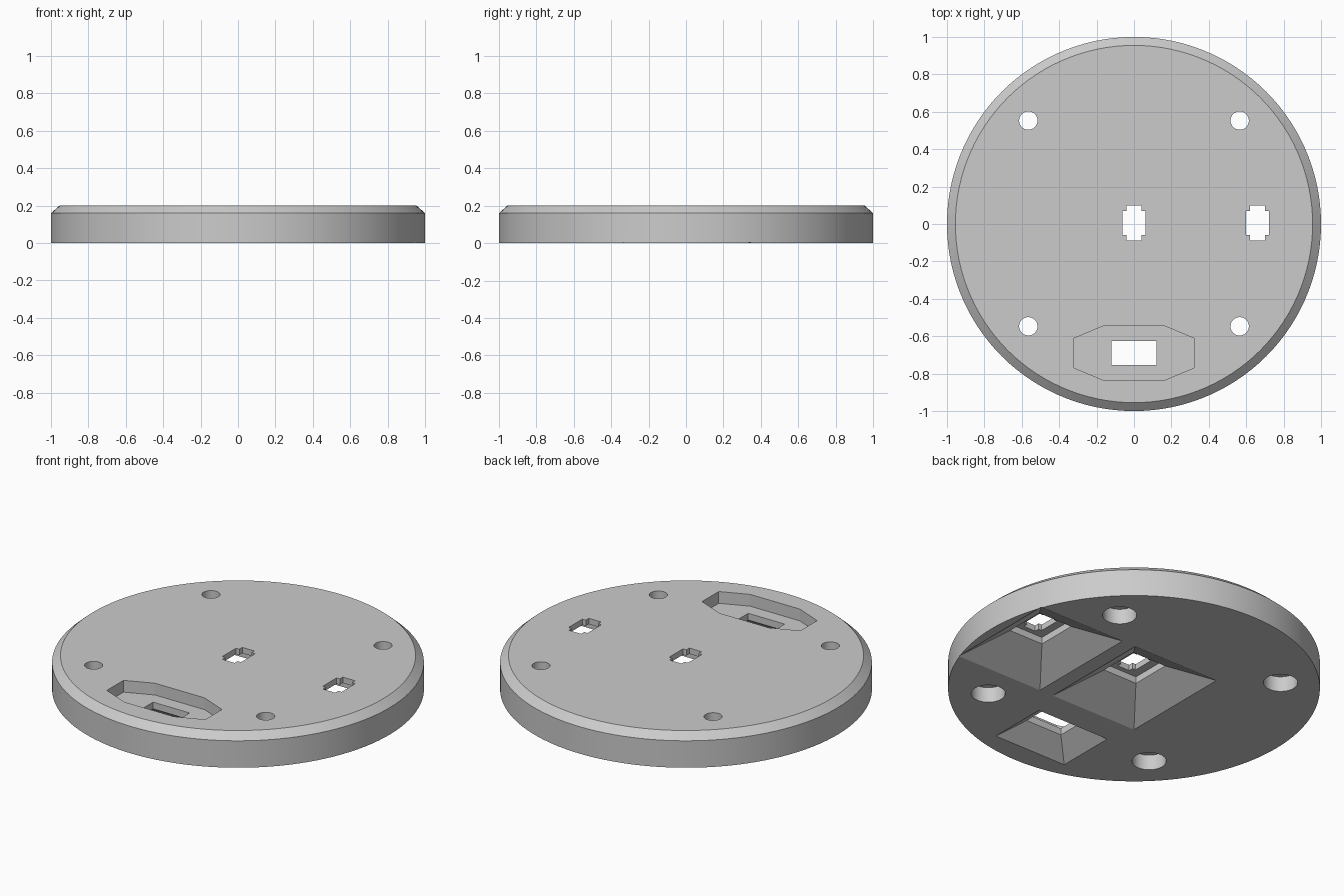
import bpy, bmesh, math

if "Cube" in bpy.data.objects:
    bpy.data.objects.remove(bpy.data.objects["Cube"])

grey = bpy.data.materials.new("light_grey")
grey.use_nodes = True
colour = (0.6, 0.6, 0.6, 1)
grey.diffuse_color = colour
grey.node_tree.nodes["Principled BSDF"].inputs["Base Color"].default_value = colour


def circle(r, n):
    return [(r * math.cos(math.tau * i / n), r * math.sin(math.tau * i / n)) for i in range(n)]


def rect(a, b):
    return [(-a, -b), (a, -b), (a, b), (-a, b)]


def mirrored(quarter):
    """Close an outline from its first-quadrant corners, listed anticlockwise."""
    half = quarter + [(-x, y) for x, y in reversed(quarter)]
    return half + [(-x, -y) for x, y in half]


def loft(name, sections, at=(0, 0)):
    """Solid through matching outlines, each paired with its height."""
    bm = bmesh.new()
    rings = [[bm.verts.new((x + at[0], y + at[1], z)) for x, y in outline]
             for outline, z in sections]
    n = len(rings[0])
    for low, high in zip(rings, rings[1:]):
        for i in range(n):
            j = (i + 1) % n
            bm.faces.new((low[i], low[j], high[j], high[i]))
    bm.faces.new(rings[0][::-1])
    bm.faces.new(rings[-1])
    bmesh.ops.recalc_face_normals(bm, faces=bm.faces)
    mesh = bpy.data.meshes.new(name)
    bm.to_mesh(mesh)
    bm.free()
    mesh.materials.append(grey)
    ob = bpy.data.objects.new(name, mesh)
    bpy.context.collection.objects.link(ob)
    return ob


def funnel(name, wide, narrow, shoulder, ceiling, at):
    """Tapered opening from the underside that ends in a straight shaft."""
    over = 0.02
    k = 1 + over / shoulder
    outer = [n + (w - n) * k for w, n in zip(wide, narrow)]
    return loft(name, [(rect(*outer), -over), (rect(*narrow), shoulder),
                       (rect(*narrow), ceiling)], at)


# Chamfered disc
SEG = 120
TOP = 0.25
disc = loft("base_disc", [(circle(1, SEG), 0), (circle(1, SEG), 0.16),
                          (circle(0.955, SEG), 0.2)])
cutters = []

# Counterbored screw holes
for x in (-0.565, 0.565):
    for y in (-0.547, 0.553):
        big, small = circle(0.092, 48), circle(0.049, 48)
        cutters.append(loft("screw_hole_cutter", [(big, -0.02), (big, 0.09),
                                                  (small, 0.09), (small, TOP)], (x, y)))

# Two stepped windows over tapered openings
cross = mirrored([(0.062, 0.065), (0.04, 0.065), (0.04, 0.093)])
for x in (0, 0.66):
    cutters.append(funnel("light_funnel_cutter", (0.285, 0.345), (0.112, 0.122),
                          0.125, 0.165, (x, 0.005)))
    cutters.append(loft("light_window_cutter", [(cross, 0.15), (cross, TOP)], (x, 0.005)))

# Eight-sided pocket with a rectangular opening through its floor
pocket = mirrored([(0.323, 0.078), (0.163, 0.145)])
cutters.append(loft("pocket_cutter", [(pocket, 0.13), (pocket, TOP)], (0, -0.69)))
cutters.append(funnel("socket_funnel_cutter", (0.24, 0.18), (0.12, 0.065),
                      0.09, 0.16, (0, -0.69)))

# Cut everything, then bake the result
for cutter in cutters:
    cutter.hide_render = True
    mod = disc.modifiers.new("cut", 'BOOLEAN')
    mod.operation = 'DIFFERENCE'
    mod.solver = 'EXACT'
    mod.object = cutter
bpy.context.view_layer.update()
evaluated = disc.evaluated_get(bpy.context.evaluated_depsgraph_get())
result = bpy.data.meshes.new_from_object(evaluated)
disc.modifiers.clear()
disc.data = result
for cutter in cutters:
    bpy.data.objects.remove(cutter)

# Smooth the round walls, keep the edges crisp
bpy.ops.object.select_all(action='DESELECT')
disc.select_set(True)
bpy.context.view_layer.objects.active = disc
bpy.ops.object.shade_smooth_by_angle(angle=math.radians(20))
